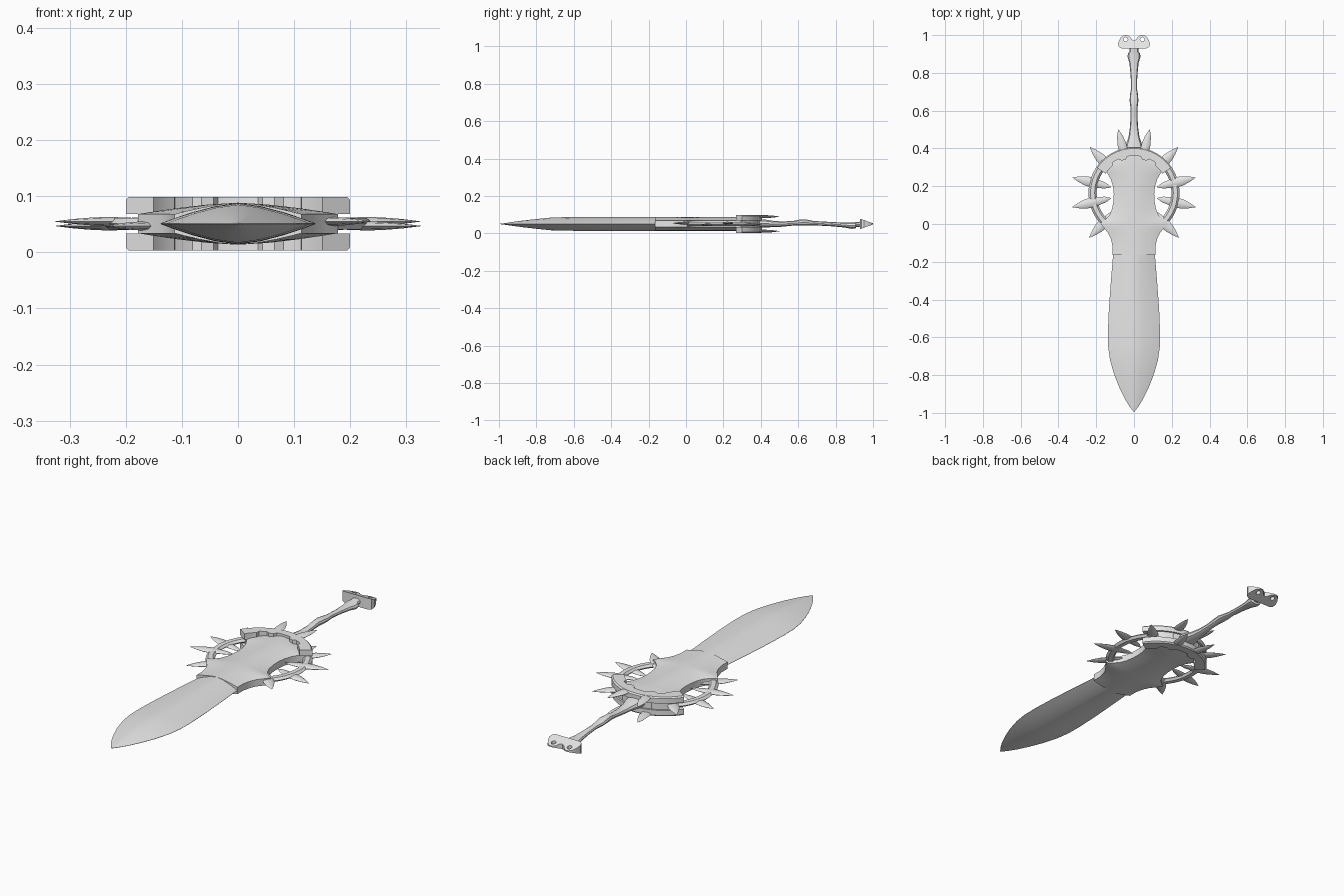
import bpy, bmesh, math
from mathutils import Vector

if "Cube" in bpy.data.objects:
    bpy.data.objects.remove(bpy.data.objects["Cube"])

steel = bpy.data.materials.new("grey steel")
steel.diffuse_color = (0.8, 0.8, 0.8, 1)
steel.use_nodes = True
steel.node_tree.nodes["Principled BSDF"].inputs["Base Color"].default_value = steel.diffuse_color
CY, MID = 0.165, 0.051   # ring centre and mid height


def finish(name, bm, angle=30):
    bmesh.ops.remove_doubles(bm, verts=bm.verts, dist=1e-5)
    bmesh.ops.recalc_face_normals(bm, faces=bm.faces)
    me = bpy.data.meshes.new(name)
    bm.to_mesh(me)
    bm.free()
    me.materials.append(steel)
    ob = bpy.data.objects.new(name, me)
    bpy.context.collection.objects.link(ob)
    bpy.ops.object.select_all(action='DESELECT')
    ob.select_set(True)
    bpy.context.view_layer.objects.active = ob
    bpy.ops.object.shade_smooth_by_angle(angle=math.radians(angle))
    return ob


def loft(name, rings, angle=30, closed=False):
    """Skin a list of equal-length point rings."""
    bm = bmesh.new()
    vs = [[bm.verts.new(p) for p in r] for r in rings]
    n = len(vs[0])
    pairs = list(zip(vs, vs[1:])) + ([(vs[-1], vs[0])] if closed else [])
    for a, b in pairs:
        for i in range(n):
            j = (i + 1) % n
            bm.faces.new((a[i], a[j], b[j], b[i]))
    if not closed:
        bm.faces.new(vs[0])
        bm.faces.new(vs[-1])
    return finish(name, bm, angle)


def polar(r, deg, z):
    a = math.radians(deg)
    return Vector((r * math.cos(a), CY + r * math.sin(a), z))


def lens(y, w, edge, ridge, z=MID):
    """Lens section: half width, edge half thickness, ridge half thickness."""
    ts = [-1, -0.85, -0.6, -0.3, 0, 0.3, 0.6, 0.85, 1]
    h = [edge + (ridge - edge) * (1 - abs(t) ** 1.5) for t in ts]
    up = [(t * w, y, z + k) for t, k in zip(ts, h)]
    down = [(t * w, y, z - k) for t, k in zip(ts, h)]
    return up + down[::-1]


# Blade: y, half width, ridge half thickness
blade = [(-0.995, 0.001, 0.001), (-0.97, 0.021, 0.004), (-0.93, 0.046, 0.010),
         (-0.87, 0.076, 0.018), (-0.80, 0.104, 0.026), (-0.72, 0.127, 0.034),
         (-0.65, 0.137, 0.036), (-0.57, 0.138, 0.037), (-0.45, 0.133, 0.037),
         (-0.30, 0.122, 0.037), (-0.155, 0.110, 0.037)]
loft("blade", [lens(y, w, 0.0006, h) for y, w, h in blade])

# Blade root: blunt sides with two concave cutouts
root = [(-0.165, 0.113), (-0.12, 0.113), (-0.08, 0.122), (-0.05, 0.136),
        (-0.02, 0.16), (0.005, 0.178), (0.02, 0.155), (0.045, 0.131),
        (0.08, 0.116), (0.12, 0.109), (0.16, 0.107), (0.20, 0.111),
        (0.24, 0.124), (0.27, 0.142), (0.295, 0.168), (0.33, 0.15), (0.385, 0.08)]
loft("blade_root", [lens(y, w, 0.017, 0.0375) for y, w in root])

# Thin side rings, mirrored
for side in (1, -1):
    secs = []
    for i in range(25):
        d = -47 + i * 92 / 24
        secs.append([polar(r, d, MID + z) for r, z in
                     ((0.198, 0), (0.208, 0.010), (0.230, 0.010),
                      (0.241, 0), (0.230, -0.010), (0.208, -0.010))])
    for s in secs:
        for p in s:
            p.x *= side
    loft("side_ring", secs)


def arc_part(name, r_in, r_out, z0, z1, half, notch=0.0, bevel=0.0):
    """Curved block along the top of the ring, with optional scalloped inside."""
    secs = []
    n = 32
    for i in range(n + 1):
        d = 90 - half + 2 * half * i / n
        off = abs(d - 90)
        ri = r_in + (notch if off < 14 or 22 < off < 36 else 0)
        zi = z0 + bevel if z0 < MID else z0
        zt = z1 - bevel if z1 > MID else z1
        secs.append([polar(ri, d, z0), polar(r_out - bevel, d, z0),
                     polar(r_out, d, zi), polar(r_out, d, zt),
                     polar(r_out - bevel, d, z1), polar(ri, d, z1)])
    return loft(name, secs)


# Guard: two plates with a recessed core between them
arc_part("guard_lower_plate", 0.182, 0.241, 0.003, 0.034, 56, 0.014, 0.006)
arc_part("guard_upper_plate", 0.182, 0.241, 0.068, 0.099, 56, 0.014, 0.006)
arc_part("guard_core", 0.198, 0.232, 0.032, 0.070, 50)


def spike(name, deg, z, stations, flat):
    """Flattened pointed spike running outwards from the ring centre."""
    a = math.radians(deg)
    out = Vector((math.cos(a), math.sin(a), 0))
    side = Vector((-out.y, out.x, 0))
    rings = []
    for r, w in stations:
        c = Vector((0, CY, z)) + out * r
        rings.append([c + side * w * math.cos(t * math.pi / 4)
                      + Vector((0, 0, w * flat * math.sin(t * math.pi / 4)))
                      for t in range(8)])
    loft(name, rings, 40)


# Ring spikes, pointed at both ends, slightly staggered in height
long_spike = [(0.125, 0.001), (0.155, 0.015), (0.195, 0.022), (0.235, 0.027),
              (0.265, 0.024), (0.30, 0.015), (0.335, 0.001)]
for i, d in enumerate((46, 14, -13, -45)):
    dz = 0.004 if i % 2 else -0.004
    spike("ring_spike", d, MID + dz, long_spike, 0.3)
    spike("ring_spike", 180 - d, MID - dz, long_spike, 0.3)

# Guard spikes on both plates
short_spike = [(0.20, 0.012), (0.235, 0.024), (0.27, 0.023),
               (0.31, 0.015), (0.345, 0.001)]
for d in (76, 104):
    for z in (0.012, 0.090):
        spike("guard_spike", d, z, short_spike, 0.35)

# Grip: y, half width, height of centre, half height
grip = [(0.38, 0.050, 0.053, 0.024), (0.42, 0.043, 0.053, 0.023),
        (0.46, 0.029, 0.051, 0.018), (0.51, 0.022, 0.050, 0.015),
        (0.57, 0.018, 0.054, 0.013), (0.61, 0.018, 0.058, 0.017),
        (0.65, 0.023, 0.058, 0.016), (0.68, 0.022, 0.055, 0.013),
        (0.72, 0.015, 0.053, 0.012), (0.79, 0.018, 0.049, 0.012),
        (0.85, 0.024, 0.045, 0.014), (0.885, 0.034, 0.042, 0.018),
        (0.905, 0.032, 0.043, 0.018), (0.91, 0.024, 0.048, 0.014),
        (0.94, 0.023, 0.050, 0.014)]
loft("grip", [[(w * math.cos(k * math.pi / 5), y, c + h * math.sin(k * math.pi / 5))
               for k in range(10)] for y, w, c, h in grip], 35)

# Pommel: two-lobed wedge, thickest where it meets the grip
half = [(0, 0.972), (0.012, 0.978), (0.022, 0.992), (0.036, 1.0), (0.052, 1.0),
        (0.068, 0.99), (0.079, 0.972), (0.085, 0.952), (0.080, 0.937), (0.066, 0.93)]
outline = half + [(-x, y) for x, y in half[:0:-1]]


def wedge(y):
    return 0.003 + 0.025 * (1 - y) / 0.07


pommel = loft("pommel", [[(x, y, MID + s * wedge(y)) for x, y in outline]
                         for s in (-1, 1)])

# Holes through the pommel lobes
for side in (1, -1):
    bpy.ops.mesh.primitive_cylinder_add(vertices=16, radius=0.011, depth=0.2,
                                        location=(side * 0.044, 0.978, MID))
    cutter = bpy.context.object
    cutter.name = "pommel_hole_cutter"
    cutter.data.materials.append(steel)
    cutter.hide_render = True
    cutter.hide_set(True)
    mod = pommel.modifiers.new("hole", 'BOOLEAN')
    mod.operation = 'DIFFERENCE'
    mod.solver = 'EXACT'
    mod.object = cutter
